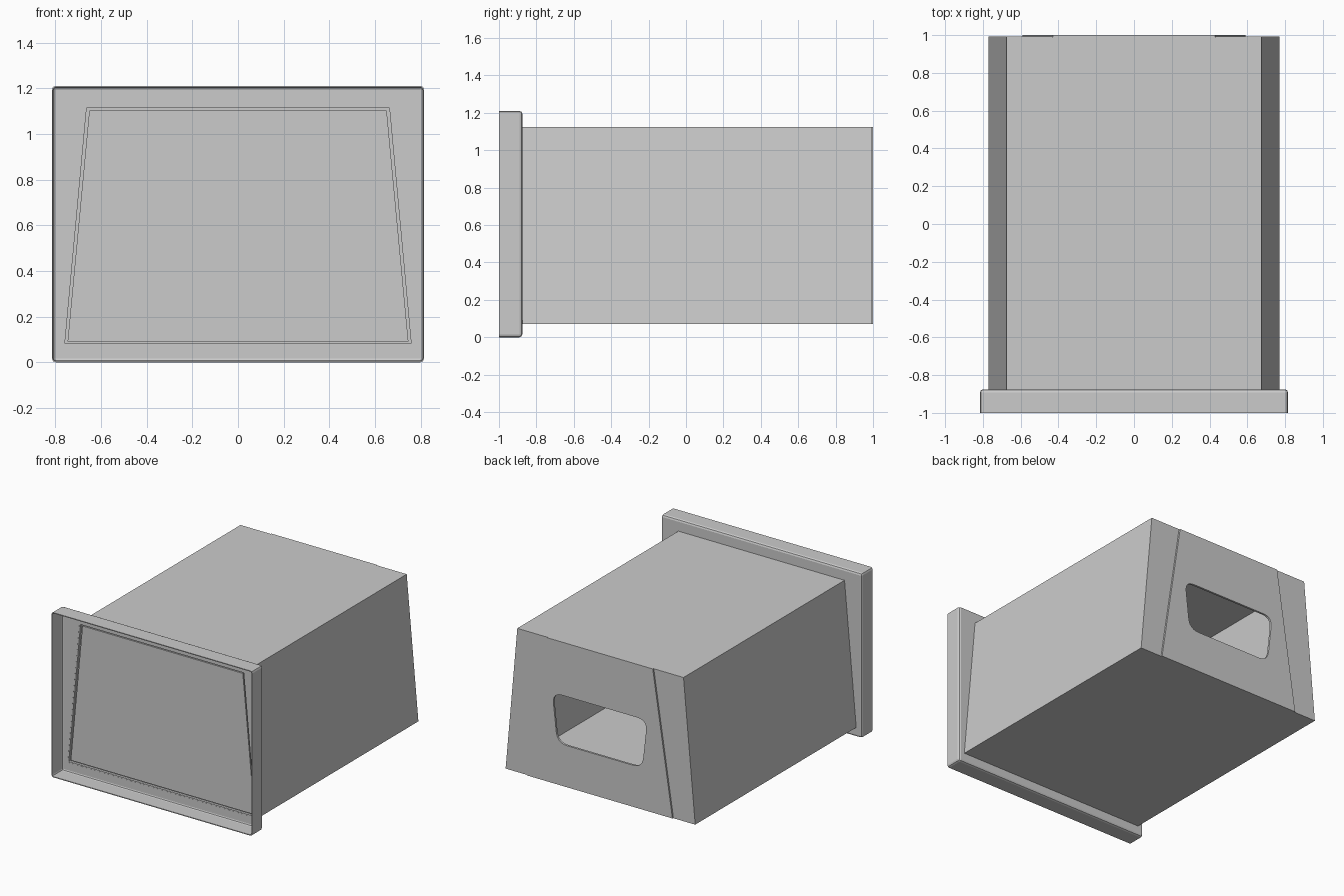
import bpy, bmesh, math

if "Cube" in bpy.data.objects:
    bpy.data.objects.remove(bpy.data.objects["Cube"])

steel = bpy.data.materials.new("light_grey_steel")
steel.diffuse_color = (0.6, 0.6, 0.6, 1)
steel.use_nodes = True
steel.node_tree.nodes["Principled BSDF"].inputs["Base Color"].default_value = steel.diffuse_color
T = 0.012                      # sheet thickness
Z0, Z1 = 0.07, 1.125           # body bottom and top
B, U = 0.77, 0.675             # body half width at bottom and top


def finish(name, bm):
    bmesh.ops.recalc_face_normals(bm, faces=bm.faces)
    me = bpy.data.meshes.new(name)
    bm.to_mesh(me)
    bm.free()
    me.materials.append(steel)
    ob = bpy.data.objects.new(name, me)
    bpy.context.collection.objects.link(ob)
    return ob


def trapezoid(b, u, z0, z1):
    return [(-b, z0), (b, z0), (u, z1), (-u, z1)]


def prism(name, outline, y0, y1):
    """Extrude an x-z outline along y."""
    bm = bmesh.new()
    f = bm.faces.new([bm.verts.new((x, y0, z)) for x, z in outline])
    new = bmesh.ops.extrude_face_region(bm, geom=[f])["geom"]
    for v in new:
        if isinstance(v, bmesh.types.BMVert):
            v.co.y = y1
    return finish(name, bm)


def cut(ob, cutter):
    m = ob.modifiers.new("cut", 'BOOLEAN')
    m.operation, m.object, m.solver = 'DIFFERENCE', cutter, 'EXACT'
    cutter.hide_render = True
    cutter.hide_viewport = True


def rounded(points, r, n=6):
    """Round the corners of an outline with quadratic curves."""
    out = []
    for i, p in enumerate(points):
        a, c = points[i - 1], points[(i + 1) % len(points)]
        la, lc = math.dist(p, a), math.dist(p, c)
        s = [p[k] + (a[k] - p[k]) * r / la for k in (0, 1)]
        e = [p[k] + (c[k] - p[k]) * r / lc for k in (0, 1)]
        for j in range(n + 1):
            t = j / n
            out.append(tuple((1-t)**2 * s[k] + 2*t*(1-t) * p[k] + t*t * e[k] for k in (0, 1)))
    return out


# Hollow tapered body
bm = bmesh.new()
rings = []
outer = trapezoid(B, U, Z0, Z1)
inner = trapezoid(B - T, U - T, Z0 + T, Z1 - T)
for outline, y in ((outer, -0.88), (outer, 0.99), (inner, 0.99), (inner, -0.88)):
    rings.append([bm.verts.new((x, y, z)) for x, z in outline])
for k in range(4):
    a, b = rings[k], rings[(k + 1) % 4]
    for i in range(4):
        j = (i + 1) % 4
        bm.faces.new((a[i], a[j], b[j], b[i]))
finish("body_shell", bm)

# Shallow front tray: open box with bent corners
bm = bmesh.new()
bmesh.ops.create_cube(bm, size=1)
for v in bm.verts:
    v.co.x *= 1.63
    v.co.y = -1 if v.co.y < 0 else -0.875
    v.co.z = 0 if v.co.z < 0 else 1.21
front = [f for f in bm.faces if all(v.co.y < -0.99 for v in f.verts)]
bmesh.ops.delete(bm, geom=front, context='FACES_ONLY')
edges = [e for e in bm.edges if len(e.link_faces) == 2]
bmesh.ops.bevel(bm, geom=edges, offset=0.016, segments=2, profile=0.5, affect='EDGES')
tray = finish("front_tray", bm)
sol = tray.modifiers.new("sheet", 'SOLIDIFY')
sol.thickness, sol.offset = 0.006, -1
cut(tray, prism("tray_cutter", trapezoid(B - 0.004, U - 0.004, Z0 + 0.004, Z1 - 0.004), -0.93, -0.84))

# Closing panel set slightly back in the tray, with a narrow gap around it
prism("front_panel_backing", trapezoid(B - T, U - T, Z0 + T, Z1 - T), -0.862, -0.856)
prism("front_panel", trapezoid(B - 0.024, U - 0.024, Z0 + 0.022, Z1 - 0.022), -0.874, -0.862)

# Rear wall: centre plate with handle opening, and folded side tabs
hole = rounded(trapezoid(0.345, 0.385, 0.375, 0.735), 0.08)
plate = prism("rear_centre_plate", trapezoid(0.59, 0.43, Z0, Z1), 0.985, 1.0)
cut(plate, prism("handle_cutter", hole, 0.9, 1.1))
for s, side in ((1, "right"), (-1, "left")):
    tab = [(s * 0.594, Z0), (s * B, Z0), (s * U, Z1), (s * 0.434, Z1)]
    prism("rear_tab_" + side, tab, 0.978, 0.993)
